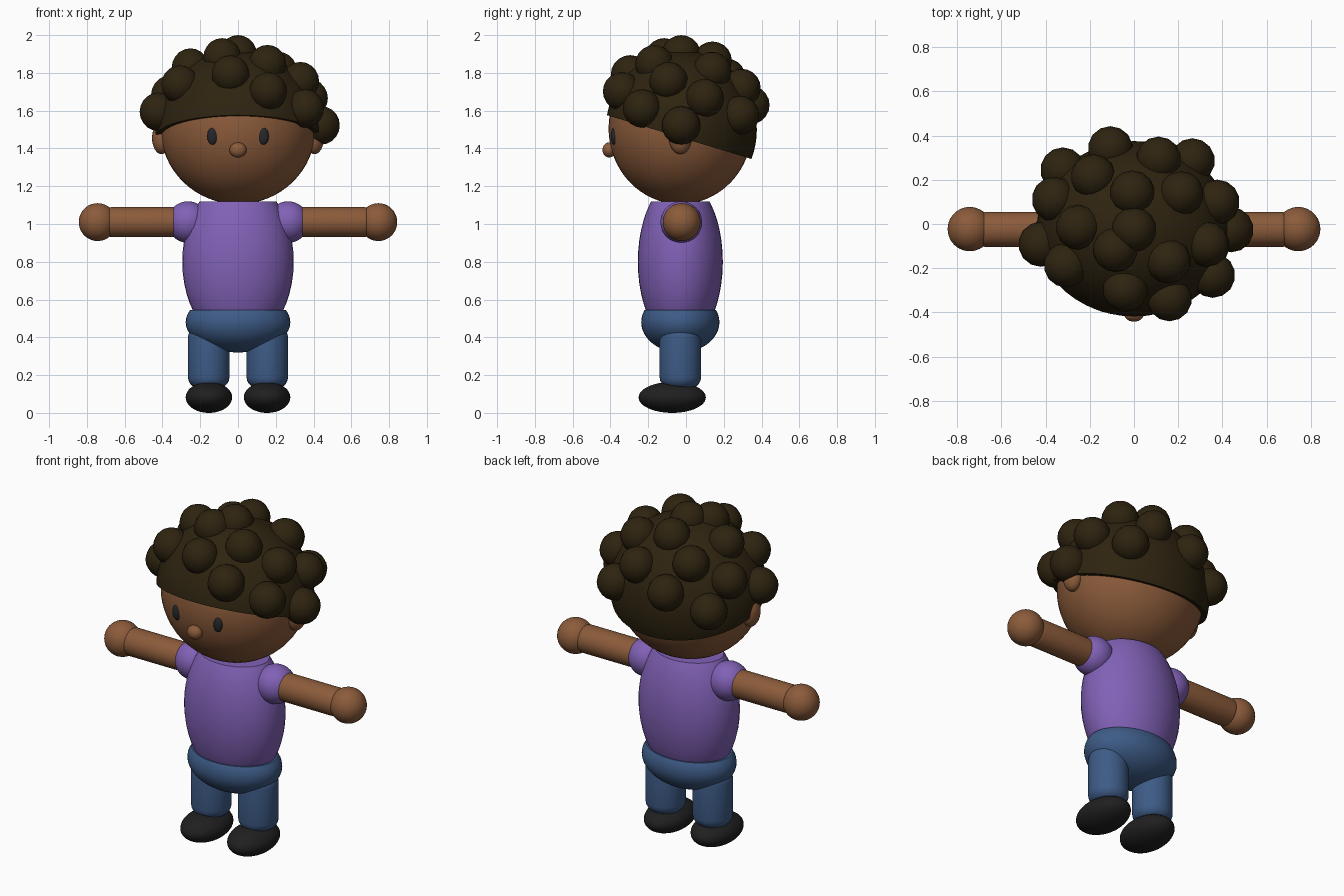
import bpy, bmesh, math
from mathutils import Matrix, Vector

if "Cube" in bpy.data.objects:
    bpy.data.objects.remove(bpy.data.objects["Cube"])

CY = -0.03  # depth of the body axis


def material(name, rgb):
    m = bpy.data.materials.new(name)
    m.diffuse_color = (*rgb, 1)
    m.use_nodes = True
    m.node_tree.nodes["Principled BSDF"].inputs["Base Color"].default_value = m.diffuse_color
    return m


SKIN = material("brown_skin", (0.26, 0.105, 0.043))
HAIR = material("dark_brown_hair", (0.027, 0.017, 0.005))
SHIRT = material("purple_shirt", (0.22, 0.12, 0.47))
DENIM = material("blue_trousers", (0.047, 0.105, 0.24))
SHOE = material("black_shoes", (0.014, 0.014, 0.014))
EYE = material("charcoal_eyes", (0.018, 0.02, 0.024))


def finish(bm, name, mat):
    bmesh.ops.recalc_face_normals(bm, faces=bm.faces)
    for f in bm.faces:
        f.smooth = True
    for e in bm.edges:
        if len(e.link_faces) == 2 and e.calc_face_angle(0) > math.radians(35):
            e.smooth = False
    me = bpy.data.meshes.new(name)
    bm.to_mesh(me)
    bm.free()
    me.materials.append(mat)
    ob = bpy.data.objects.new(name, me)
    bpy.context.collection.objects.link(ob)
    return ob


def ellipsoid(name, mat, centre, radii, cuts=(), seg=40, rings=24):
    """Ellipsoid; each cut is (point, normal) and removes the side the normal faces."""
    bm = bmesh.new()
    xf = Matrix.Translation(centre) @ Matrix.Diagonal((*radii, 1))
    bmesh.ops.create_uvsphere(bm, u_segments=seg, v_segments=rings, radius=1, matrix=xf)
    for point, normal in cuts:
        geom = bm.verts[:] + bm.edges[:] + bm.faces[:]
        cut = bmesh.ops.bisect_plane(bm, geom=geom, plane_co=point,
                                     plane_no=normal, clear_outer=True)
        rim = [g for g in cut["geom_cut"] if isinstance(g, bmesh.types.BMEdge)]
        bmesh.ops.contextual_create(bm, geom=rim)
    return finish(bm, name, mat)


def rod(name, mat, start, end, radius, bevel):
    """Cylinder between two points with rounded rims."""
    a, b = Vector(start), Vector(end)
    d = b - a
    bm = bmesh.new()
    xf = Matrix.Translation((a + b) / 2) @ d.to_track_quat('Z', 'Y').to_matrix().to_4x4()
    bmesh.ops.create_cone(bm, cap_ends=True, segments=32, radius1=radius,
                          radius2=radius, depth=d.length, matrix=xf)
    rims = [e for e in bm.edges if any(len(f.verts) > 4 for f in e.link_faces)]
    bmesh.ops.bevel(bm, geom=rims, offset=bevel, segments=5, profile=0.5, affect='EDGES')
    return finish(bm, name, mat)


# Torso and hips, with flat collar and waist
ellipsoid("shirt_body", SHIRT, (0, CY, 0.80), (0.295, 0.225, 0.44),
          [((0, 0, 1.12), (0, 0, 1)), ((0, 0, 0.50), (0, 0, -1))])
ellipsoid("trouser_hips", DENIM, (0, CY, 0.48), (0.277, 0.207, 0.16),
          [((0, 0, 0.545), (0, 0, 1))])

# Head, nose and hair cap cut along a sloping hairline
ellipsoid("head", SKIN, (0, CY, 1.505), (0.41, 0.38, 0.40), seg=48, rings=32)
ellipsoid("nose", SKIN, (0, -0.407, 1.392), (0.045, 0.035, 0.04), seg=24, rings=16)
ellipsoid("hair_cap", HAIR, (0, -0.025, 1.5), (0.44, 0.40, 0.42),
          [((0, -0.415, 1.575), (0, -0.303, -1))], seg=48, rings=32)

# Curls spread on a golden-angle spiral, leaving the forehead clear
for i in range(22):
    if i in (14, 19):
        continue
    h = 1 - 0.045 * i
    r = math.sqrt(max(0, 1 - h * h))
    a = math.radians(7.5 - 137.508 * i)
    ellipsoid(f"curl_{i}", HAIR,
              (0.44 * r * math.cos(a), -0.025 + 0.40 * r * math.sin(a), 1.5 + 0.4 * h),
              (0.102, 0.102, 0.102 if i else 0.1), seg=14, rings=10)

# Paired parts
for side, s in (("left", -1), ("right", 1)):
    ellipsoid(f"{side}_eye", EYE, (s * 0.135, -0.382, 1.465), (0.028, 0.016, 0.045),
              seg=24, rings=16)
    ellipsoid(f"{side}_ear", SKIN, (s * 0.405, CY, 1.455), (0.05, 0.06, 0.085),
              seg=24, rings=16)
    ellipsoid(f"{side}_sleeve", SHIRT, (s * 0.265, CY + 0.005, 1.01), (0.11, 0.11, 0.11))
    rod(f"{side}_arm", SKIN, (s * 0.22, CY + 0.005, 1.01), (s * 0.70, CY + 0.005, 1.01),
        0.08, 0.035)
    ellipsoid(f"{side}_hand", SKIN, (s * 0.743, CY + 0.007, 1.01), (0.1, 0.1, 0.1))
    rod(f"{side}_leg", DENIM, (s * 0.155, CY, 0.13), (s * 0.155, CY, 0.46), 0.11, 0.06)
    ellipsoid(f"{side}_shoe", SHOE, (s * 0.154, -0.073, 0.082), (0.123, 0.178, 0.082))
